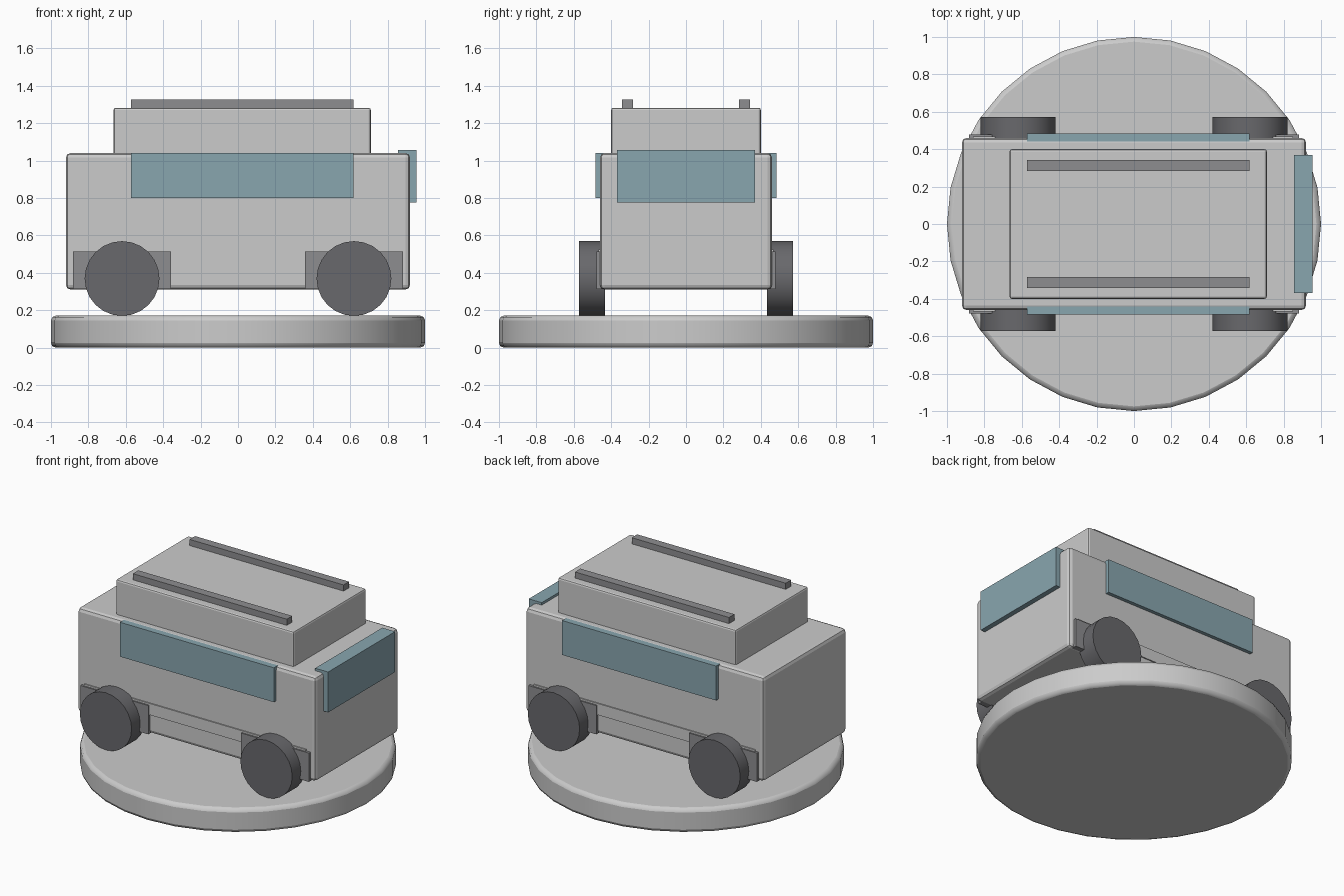
import bpy, math

if "Cube" in bpy.data.objects:
    bpy.data.objects.remove(bpy.data.objects["Cube"])


def material(name, rgb):
    m = bpy.data.materials.new(name)
    m.diffuse_color = (*rgb, 1)
    m.use_nodes = True
    m.node_tree.nodes["Principled BSDF"].inputs["Base Color"].default_value = m.diffuse_color
    return m


GLASS = material("glass", (0.25, 0.38, 0.43))
RUBBER = material("rubber", (0.14, 0.14, 0.15))
TRIM = material("dark_trim", (0.27, 0.27, 0.28))


def finish(ob, name, mat, bevel):
    ob.name = name
    if mat:
        ob.data.materials.append(mat)
    if bevel:
        b = ob.modifiers.new("bevel", 'BEVEL')
        b.width, b.segments = bevel, 2
    return ob


def box(name, x, y, z, mat=None, bevel=0):
    """Box given by its (min, max) range on each axis."""
    lo, hi = zip(x, y, z)
    bpy.ops.mesh.primitive_cube_add(
        size=1, location=[(a + b) / 2 for a, b in zip(lo, hi)])
    ob = bpy.context.object
    ob.scale = [b - a for a, b in zip(lo, hi)]
    bpy.ops.object.transform_apply(location=False, rotation=False, scale=True)
    return finish(ob, name, mat, bevel)


def cylinder(name, sides, radius, depth, loc, rot=(0, 0, 0), mat=None, bevel=0):
    bpy.ops.mesh.primitive_cylinder_add(
        vertices=sides, radius=radius, depth=depth, location=loc, rotation=rot)
    bpy.ops.object.shade_smooth_by_angle(angle=math.radians(30))
    return finish(bpy.context.object, name, mat, bevel)


# Display base
cylinder("display_base", 32, 1.0, 0.17, (0, 0, 0.085), bevel=0.025)

# Van body and raised roof
box("body", (-0.92, 0.92), (-0.46, 0.46), (0.31, 1.04), bevel=0.025)
box("raised_roof", (-0.665, 0.71), (-0.40, 0.40), (1.0, 1.282), bevel=0.012)

# Windscreen
box("windscreen", (0.855, 0.955), (-0.37, 0.37), (0.775, 1.057), GLASS)

for side, s in (("left", 1), ("right", -1)):
    def span(a, b):
        return sorted((s * a, s * b))

    # Roof rail, side window and sill strip
    box(f"roof_rail_{side}", (-0.572, 0.617), span(0.283, 0.343), (1.27, 1.325), TRIM)
    box(f"side_window_{side}", (-0.572, 0.617), span(0.44, 0.485), (0.80, 1.04), GLASS)
    box(f"sill_strip_{side}", (-0.86, 0.85), span(0.44, 0.468), (0.445, 0.525))

    # Wheel arches and wheels
    for end, x in (("rear", -0.62), ("front", 0.62)):
        box(f"wheel_arch_{end}_{side}", (x - 0.262, x + 0.262),
            span(0.43, 0.478), (0.312, 0.513), TRIM)
        cylinder(f"wheel_{end}_{side}", 24, 0.2, 0.14, (x, s * 0.503, 0.369),
                 (math.pi / 2, 0, 0), RUBBER)
